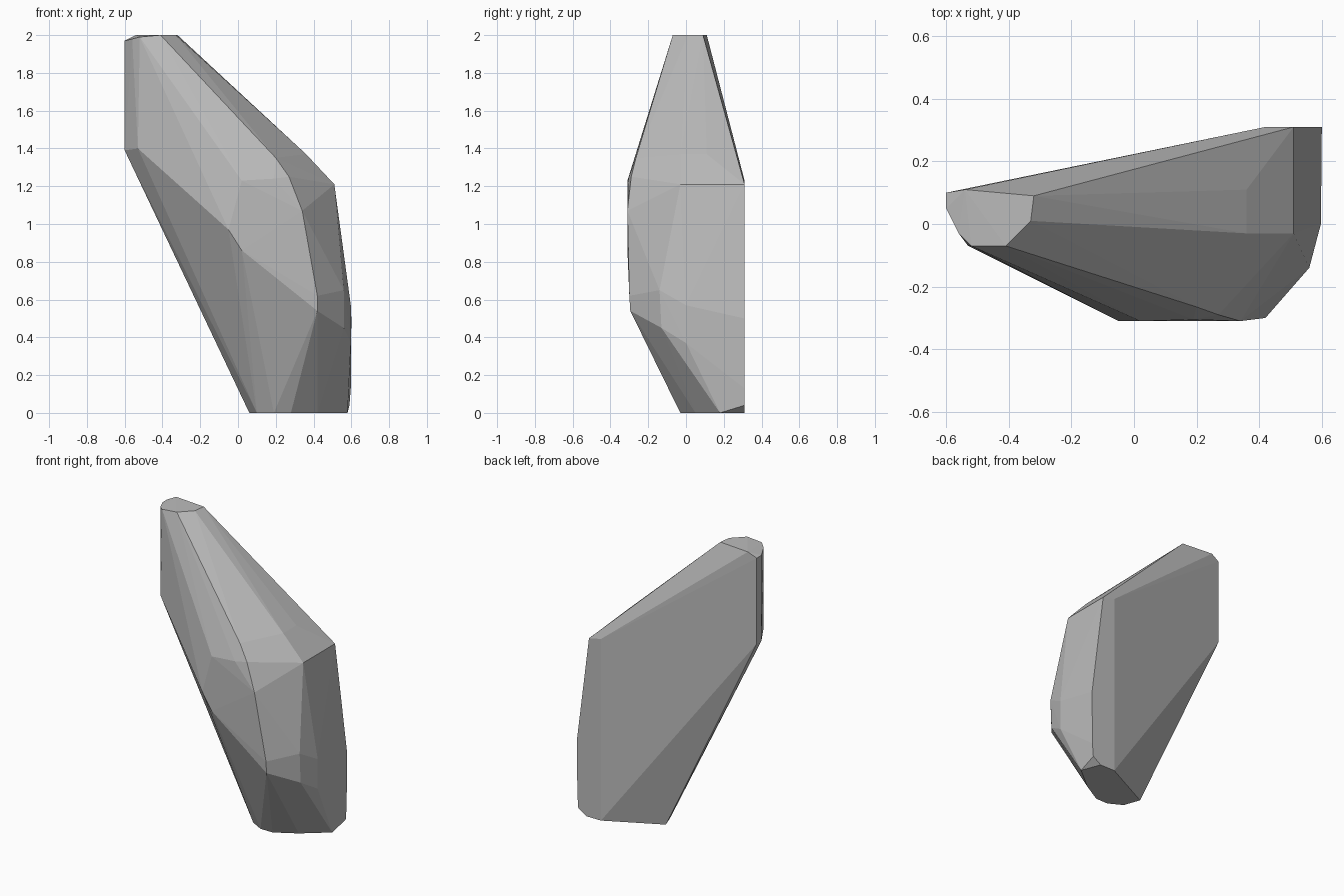
import bpy, bmesh, math

cube = bpy.data.objects.get("Cube")
if cube:
    bpy.data.objects.remove(cube, do_unlink=True)

# Stone colour
stone = bpy.data.materials.new("stone grey")
stone.use_nodes = True
colour = (0.5, 0.5, 0.5, 1)
stone.diffuse_color = colour
stone.node_tree.nodes["Principled BSDF"].inputs["Base Color"].default_value = colour

# Facet corners of the leaning boulder, grouped by region
tip = [(-.54, .11, 2), (-.32, .09, 2), (-.33, .01, 2), (-.41, -.07, 2),
       (-.52, -.07, 1.99), (-.56, -.03, 1.98)]
left_edge = [(-.6, .1, 1.97), (-.6, .05, 1.97), (-.6, .1, 1.39),
             (-.6, .05, 1.39), (-.53, -.07, 1.4)]
shoulder = [(.51, .31, 1.21), (.51, -.03, 1.21), (.36, -.03, 1.37),
            (.36, .11, 1.37), (.42, .31, 1.23), (.2, -.265, 1.35), (.27, -.29, 1.25)]
belly = [(-.05, -.31, .97), (.02, -.31, .86), (.02, -.31, 1.23), (.19, -.305, 1.24),
         (.34, -.31, 1.07), (.42, -.3, .62), (.42, -.295, .54)]
side = [(.56, -.14, .65), (.56, -.13, .45), (.597, 0, .57), (.597, 0, .37),
        (.6, .31, .5), (.597, .31, .13), (.59, .31, .04)]
foot = [(.06, .13, 0), (.1, .02, 0), (.19, -.03, 0), (.28, -.03, 0),
        (.42, .05, 0), (.58, .18, 0), (.53, .31, 0), (.42, .31, 0)]

# Wrap the corners in one faceted skin
bm = bmesh.new()
for corner in tip + left_edge + shoulder + belly + side + foot:
    bm.verts.new(corner)
hull = bmesh.ops.convex_hull(bm, input=bm.verts)
loose = {g for g in hull["geom_interior"] + hull["geom_unused"]
         if isinstance(g, bmesh.types.BMVert)}
bmesh.ops.delete(bm, geom=list(loose), context="VERTS")
bmesh.ops.dissolve_limit(bm, angle_limit=math.radians(1), verts=bm.verts, edges=bm.edges)
bmesh.ops.recalc_face_normals(bm, faces=bm.faces)

mesh = bpy.data.meshes.new("boulder")
bm.to_mesh(mesh)
bm.free()
mesh.materials.append(stone)
boulder = bpy.data.objects.new("boulder", mesh)
bpy.context.collection.objects.link(boulder)
